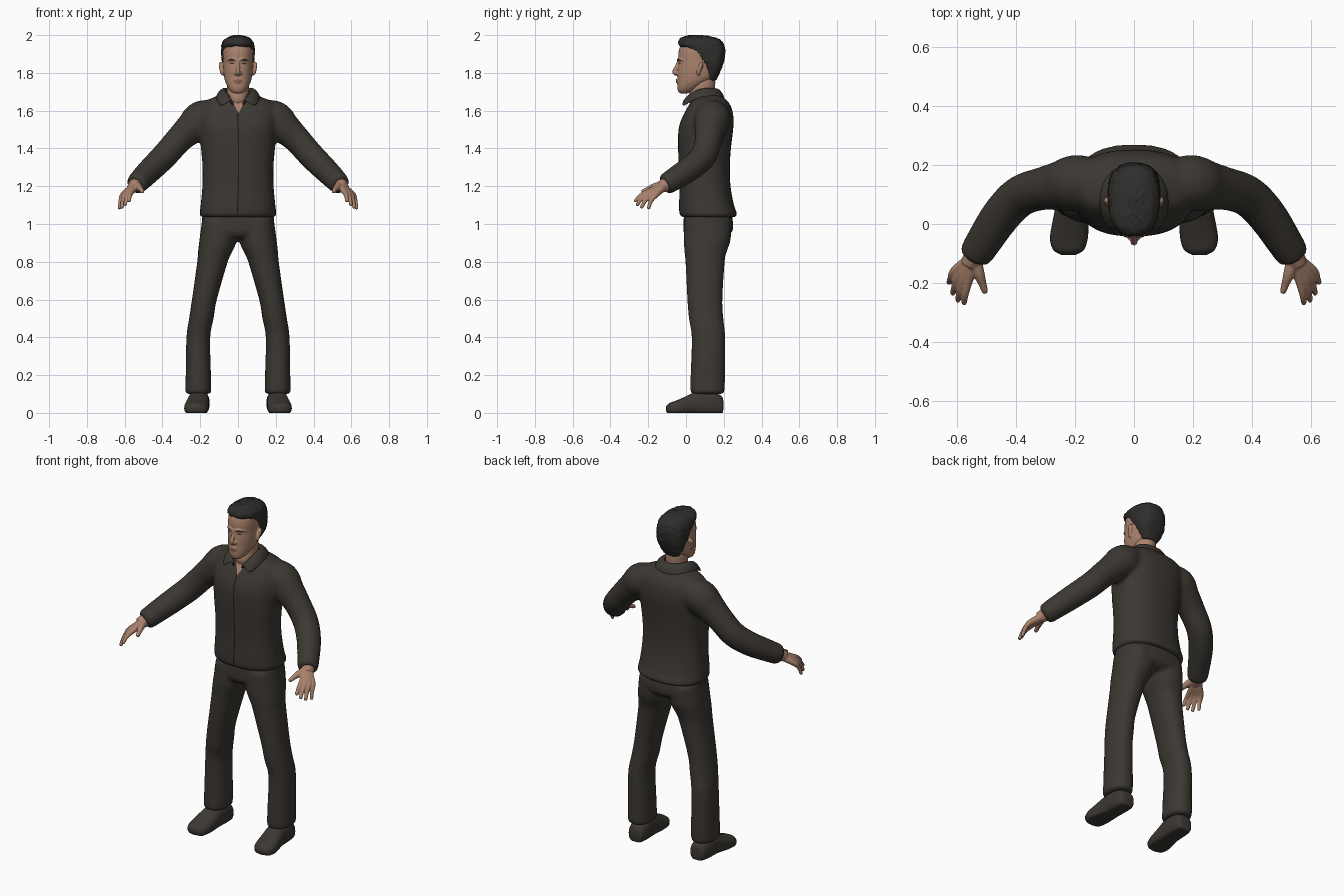
import bpy, bmesh, math, random
from mathutils import Vector

random.seed(4)
if "Cube" in bpy.data.objects:
    bpy.data.objects.remove(bpy.data.objects["Cube"], do_unlink=True)


def material(name, r, g, b):
    mat = bpy.data.materials.new(name)
    mat.use_nodes = True
    mat.diffuse_color = (r, g, b, 1)
    shader = next(n for n in mat.node_tree.nodes if n.type == 'BSDF_PRINCIPLED')
    shader.inputs["Base Color"].default_value = (r, g, b, 1)
    shader.inputs["Roughness"].default_value = 0.8
    return mat


CLOTH = material("dark brown cloth", .045, .039, .032)
SKIN = material("skin", .40, .225, .15)
HAIR = material("black hair", .028, .027, .025)
SEAM = material("seam shadow", .012, .010, .009)
LIP = material("lip", .27, .12, .085)
EYE = material("eye", .06, .035, .025)


def smooth_rows(rows, steps=4):
    """Catmull-Rom interpolation of tuples, column by column."""
    out = []
    last = len(rows) - 1
    for i in range(last):
        a, b, c, d = (rows[max(0, min(last, i + k))] for k in (-1, 0, 1, 2))
        for j in range(steps):
            t = j / steps
            out.append([q + t * (r - p) / 2 + t * t * (2 * p - 5 * q + 4 * r - s) / 2
                        + t ** 3 * (3 * (q - r) + s - p) / 2
                        for p, q, r, s in zip(a, b, c, d)])
    return out + [list(rows[-1])]


def skin_rings(bm, rings):
    """Join rings of points into a closed capped tube."""
    vs = [[bm.verts.new(p) for p in ring] for ring in rings]
    n = len(vs[0])
    for a, b in zip(vs, vs[1:]):
        for i in range(n):
            bm.faces.new((a[i], a[(i + 1) % n], b[(i + 1) % n], b[i]))
    bm.faces.new(vs[0])
    bm.faces.new(vs[-1])


def loft(bm, rows, axis='z', power=2.4, seg=32, side=1):
    """Rows are (position on axis, centre x, half width, low, high)."""
    rings = []
    for t, cx, half, lo, hi in smooth_rows(rows):
        ring = []
        for k in range(seg):
            ang = math.tau * k / seg
            c, s = math.cos(ang), math.sin(ang)
            x = cx + half * math.copysign(abs(c) ** (2 / power), c)
            w = (lo + hi) / 2 + (hi - lo) / 2 * math.copysign(abs(s) ** (2 / power), s)
            ring.append((side * x, w, t) if axis == 'z' else (side * x, t, max(w, 0)))
        rings.append(ring)
    skin_rings(bm, rings)


def tube(bm, path, side=1, seg=16):
    """Path points are (x, y, z, radius)."""
    rows = smooth_rows(path)
    pts = [Vector((side * r[0], r[1], r[2])) for r in rows]
    u, rings = None, []
    for i, p in enumerate(pts):
        t = (pts[min(i + 1, len(pts) - 1)] - pts[max(i - 1, 0)]).normalized()
        u = t.orthogonal() if u is None else u - t * u.dot(t)
        u.normalize()
        v = t.cross(u)
        rings.append([p + rows[i][3] * (u * math.cos(math.tau * k / seg)
                      + v * math.sin(math.tau * k / seg)) for k in range(seg)])
    skin_rings(bm, rings)


def finish(name, bm, mat, voxel=0, relax=3, closed=True):
    if closed:
        bmesh.ops.recalc_face_normals(bm, faces=bm.faces)
    mesh = bpy.data.meshes.new(name)
    bm.to_mesh(mesh)
    bm.free()
    mesh.materials.append(mat)
    for f in mesh.polygons:
        f.use_smooth = True
    obj = bpy.data.objects.new(name, mesh)
    bpy.context.scene.collection.objects.link(obj)
    if voxel:
        rm = obj.modifiers.new("Blend", 'REMESH')
        rm.mode, rm.voxel_size, rm.use_smooth_shade = 'VOXEL', voxel, True
        sm = obj.modifiers.new("Relax", 'SMOOTH')
        sm.factor, sm.iterations = .5, relax
    return obj


def plate(name, shape, target, mat, nu=8, nv=3):
    """Thin patch laid onto the front of a target; shape(u, v) gives (x, z)."""
    bm = bmesh.new()
    grid = []
    for j in range(nv + 1):
        points = [shape(i / nu, j / nv) for i in range(nu + 1)]
        grid.append([bm.verts.new((x, -.4, z)) for x, z in points])
    for a, b in zip(grid, grid[1:]):
        for i in range(nu):
            bm.faces.new((a[i], a[i + 1], b[i + 1], b[i]))
    obj = finish(name, bm, mat, closed=False)
    wrap = obj.modifiers.new("Lay on", 'SHRINKWRAP')
    wrap.target, wrap.wrap_method, wrap.wrap_mode = target, 'PROJECT', 'ABOVE_SURFACE'
    wrap.use_project_y, wrap.offset = True, .002
    return obj


# Jacket: torso and both sleeves blended together
bm = bmesh.new()
loft(bm, [(1.035, 0, .192, -.02, .258), (1.05, 0, .203, -.034, .272), (1.1, 0, .198, -.037, .254),
          (1.2, 0, .189, -.034, .236), (1.3, 0, .188, -.038, .232), (1.4, 0, .196, -.042, .238),
          (1.5, 0, .205, -.04, .25), (1.56, 0, .21, -.022, .252), (1.61, 0, .205, .004, .243),
          (1.645, 0, .185, .025, .225), (1.67, 0, .13, .034, .2), (1.69, 0, .085, .04, .175)])
for s in (1, -1):
    tube(bm, [(.10, .14, 1.58, .075), (.19, .14, 1.56, .095), (.245, .13, 1.51, .086),
              (.31, .12, 1.45, .073), (.385, .095, 1.365, .07), (.45, .03, 1.30, .067),
              (.51, -.06, 1.24, .061), (.537, -.103, 1.212, .056), (.543, -.113, 1.206, .046)],
         s, 24)
jacket = finish("jacket", bm, CLOTH, .011, 5)
plate("front_seam", lambda u, v: (-.003 + .007 * (u - .5) + .006 * math.sin(3 * v),
                                  1.052 + .54 * v), jacket, SEAM, 2, 40)
plate("open_neck", lambda u, v: ((u - .5) * .065 * v + .003, 1.585 + .065 * v), jacket, SKIN, 8, 8)

# Folded collar
bm = bmesh.new()
strip = [((0, .16, 1.715), (0, .207, 1.665)), ((.05, .148, 1.722), (.085, .187, 1.667)),
         ((.073, .095, 1.722), (.117, .115, 1.672)), ((.07, .05, 1.708), (.118, .045, 1.662)),
         ((.052, .012, 1.685), (.095, -.012, 1.622)), ((.022, -.004, 1.648), (.074, -.02, 1.628))]
rows = []
for top, bottom in strip:
    a, b = Vector(top), Vector(bottom)
    fold = (a + b) / 2 + Vector((0, 0, .014))
    rows.append([bm.verts.new(p) for p in (a - Vector((0, 0, .03)), a, fold, b)])
for a, b in zip(rows, rows[1:]):
    for i in range(3):
        bm.faces.new((a[i], b[i], b[i + 1], a[i + 1]))
collar = finish("collar", bm, CLOTH, closed=False)
mirror = collar.modifiers.new("Mirror", 'MIRROR')
mirror.use_clip = True
thick = collar.modifiers.new("Thickness", 'SOLIDIFY')
thick.thickness, thick.offset = .014, 0
collar.modifiers.new("Round", 'SUBSURF').levels = 2
collar.modifiers["Round"].render_levels = 2

# Trousers: seat and two legs
bm = bmesh.new()
loft(bm, [(1.08, 0, .185, -.008, .235), (1.0, 0, .193, -.014, .25),
          (.955, 0, .192, -.012, .242), (.925, 0, .16, .01, .2)])
for s in (1, -1):
    loft(bm, [(1.02, .10, .09, -.008, .24), (.92, .104, .1, -.012, .237), (.85, .122, .09, -.008, .215),
              (.8, .135, .081, -.003, .205), (.6, .178, .066, .007, .193), (.5, .194, .065, .015, .198),
              (.4, .21, .063, .03, .208), (.2, .21, .067, .024, .207), (.115, .21, .069, .023, .204),
              (.1, .209, .062, .03, .197)], side=s, seg=28, power=2.2)
finish("trousers", bm, CLOTH, .011, 4)

# Shoes
for s, label in ((1, "left"), (-1, "right")):
    bm = bmesh.new()
    loft(bm, [(.198, .205, .025, .02, .06), (.187, .205, .045, -.01, .09), (.13, .207, .056, -.015, .115),
              (.06, .21, .057, -.015, .115), (0, .216, .062, -.015, .088), (-.05, .221, .064, -.015, .066),
              (-.088, .222, .052, -.01, .052), (-.106, .222, .022, .01, .034)], 'y', 2.5, 28, s)
    finish(label + "_shoe", bm, CLOTH)

# Hands: each finger runs from the wrist so that together they form the palm
wrist = (.542, -.11, 1.207)
fingers = [((.564, -.2, 1.17), (.577, -.272, 1.118)), ((.583, -.196, 1.163), (.598, -.262, 1.097)),
           ((.599, -.182, 1.157), (.615, -.238, 1.083)), ((.611, -.162, 1.152), (.628, -.2, 1.078))]
for s, label in ((1, "left"), (-1, "right")):
    bm = bmesh.new()
    tube(bm, [(.525, -.085, 1.22, .036), (*wrist, .037), (.56, -.14, 1.195, .03)], s)
    for knuckle, tip in fingers:
        k, t = Vector(knuckle), Vector(tip)
        joint = (k + t) / 2 + Vector((.002, -.004, .007))
        tube(bm, [(*wrist, .022), (*((Vector(wrist) + k) / 2), .02), (*k, .0155), (*joint, .0115),
                  (*t.lerp(joint, .15), .0095), (*t, .005)], s, 12)
    tube(bm, [(*wrist, .024), (.527, -.165, 1.197, .02), (.514, -.203, 1.183, .014),
              (.506, -.228, 1.172, .011), (.504, -.235, 1.168, .006)], s, 12)
    finish(label + "_hand", bm, SKIN, .0045, 2)

# Neck
bm = bmesh.new()
loft(bm, [(1.62, 0, .05, .03, .15), (1.66, 0, .055, .014, .152), (1.7, 0, .058, .02, .152),
          (1.75, 0, .058, .025, .155), (1.79, 0, .05, .03, .15)], power=2)
finish("neck", bm, SKIN)

# Head with nose, brow ridge, lips and ears
bm = bmesh.new()
loft(bm, [(1.692, 0, .02, -.03, .01), (1.7, 0, .034, -.04, .03), (1.72, 0, .051, -.046, .07),
          (1.75, 0, .066, -.046, .12), (1.78, 0, .074, -.045, .155), (1.82, 0, .078, -.044, .17),
          (1.86, 0, .08, -.04, .182), (1.9, 0, .081, -.041, .187), (1.94, 0, .076, -.031, .175),
          (1.97, 0, .055, -.005, .14), (1.985, 0, .03, .03, .1)], power=2.2)
tube(bm, [(0, -.036, 1.872, .008), (0, -.047, 1.84, .009), (0, -.06, 1.81, .012),
          (0, -.057, 1.797, .011), (0, -.044, 1.79, .007)])
tube(bm, [(-.055, -.008, 1.866, .008), (-.03, -.034, 1.873, .009), (0, -.037, 1.868, .008),
          (.03, -.034, 1.873, .009), (.055, -.008, 1.866, .008)])
for z in (1.752, 1.762):
    tube(bm, [(-.026, -.036, z, .004), (0, -.046, z, .007), (.026, -.036, z, .004)])
for s in (1, -1):
    tube(bm, [(.006, -.05, 1.798, .007), (.014, -.046, 1.798, .009), (.018, -.04, 1.798, .006)], s)
    tube(bm, [(.08, .07, 1.79, .006), (.084, .066, 1.8, .010), (.088, .073, 1.825, .012),
              (.09, .08, 1.846, .012), (.086, .08, 1.857, .006)], s)
head = finish("head", bm, SKIN, .004, 2)


def almond(x, z, w, h, lift=0):
    """Pointed oval, optionally arched."""
    return lambda u, v: (x + w * (u - .5), z + lift * math.sin(math.pi * u)
                         + h * (v - .5) * (.15 + math.sin(math.pi * u)))


plate("mouth", almond(0, 1.757, .046, .016), head, LIP)
plate("mouth_line", almond(0, 1.757, .044, .003), head, SEAM)
for s, label in ((1, "left"), (-1, "right")):
    plate(label + "_eye", almond(s * .032, 1.85, .027, .008), head, EYE)
    plate(label + "_eyebrow", almond(s * .034, 1.867, .038, .007, .004), head, HAIR)

# Short tousled hair
bm = bmesh.new()
loft(bm, [(1.762, 0, .045, .1, .158), (1.8, 0, .067, .095, .178), (1.84, 0, .082, .08, .194),
          (1.87, 0, .086, .045, .203), (1.9, 0, .088, .022, .207), (1.928, 0, .088, -.008, .207),
          (1.945, 0, .087, -.036, .202), (1.965, 0, .08, -.041, .192), (1.985, 0, .06, -.028, .162),
          (1.996, 0, .03, .005, .11), (1.998, 0, .01, .03, .08)], power=2.4, seg=48)
for vert in bm.verts:
    vert.co += Vector([random.uniform(-.0025, .0025) for _ in range(3)])
finish("hair", bm, HAIR)
